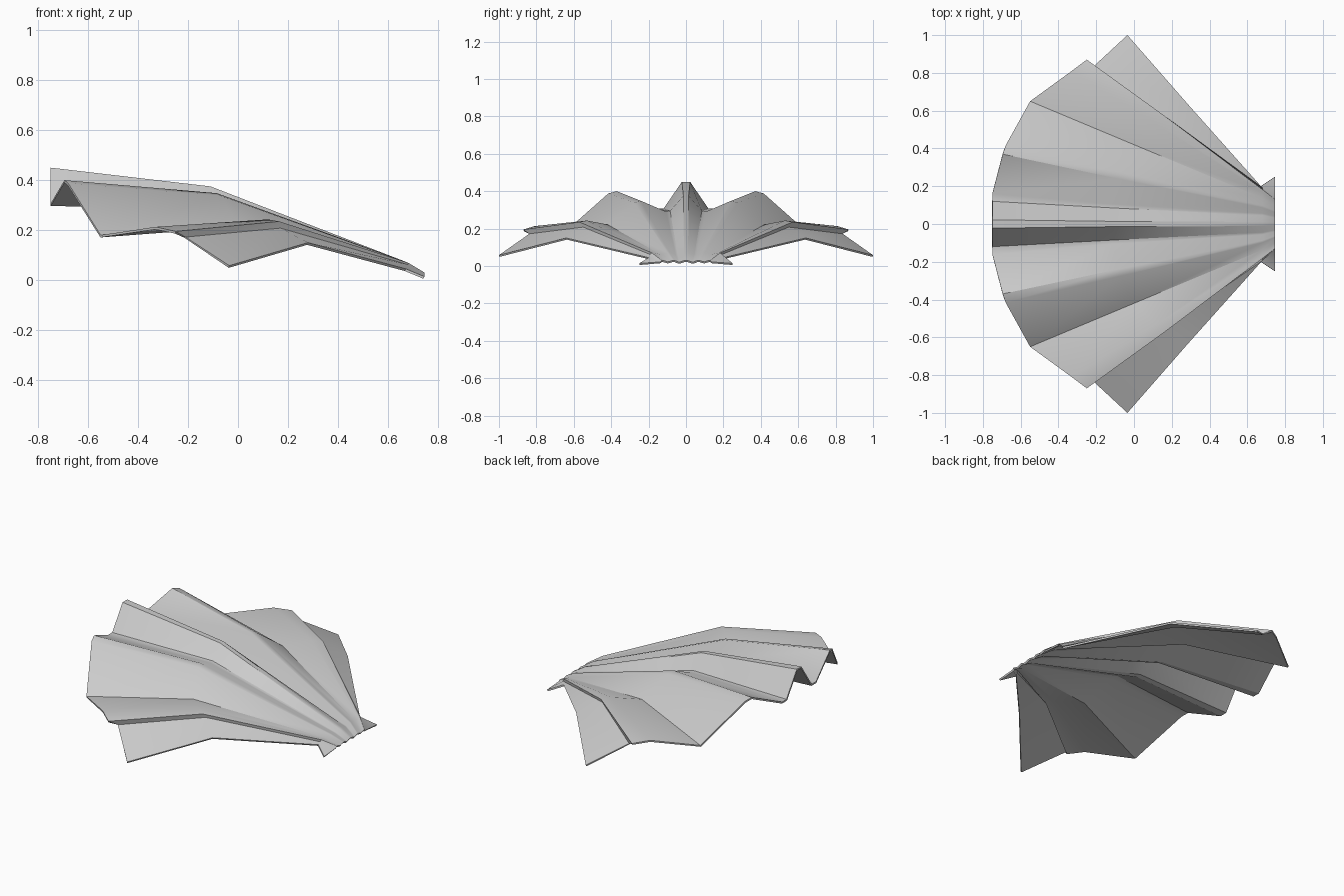
import bpy, bmesh

if "Cube" in bpy.data.objects:
    bpy.data.objects.remove(bpy.data.objects["Cube"])

# Fold lines of the fan, centre outwards: (rim point, bend point, hinge y, hinge z)
FOLDS = [
    ((-.75, .022, .45), (-.11, .014, .375), .008, .03),    # centre ridge
    ((-.75, .12, .307), (-.11, .085, .295), .032, .022),   # first valley
    ((-.75, .16, .307), (-.11, .105, .29), .040, .022),
    ((-.695, .37, .40), (-.085, .24, .348), .062, .03),    # second ridge
    ((-.68, .415, .388), (-.07, .275, .338), .070, .03),
    ((-.55, .65, .18), (0, .42, .222), .098, .022),        # second valley
    ((-.33, .81, .213), (.12, .53, .243), .122, .03),      # third ridge
    ((-.25, .87, .195), (.165, .57, .235), .130, .03),
    ((-.21, .838, .172), (.17, .55, .208), .138, .022),    # third valley
]
HINGE_X = .747


def fold_line(rim, bend, y, z):
    """Points of one fold line from the rim to the hinge."""
    return [rim, bend, (.68, y * 1.4, z + .04), (HINGE_X, y, z)]


# Half of the fan, ending in the outer edge with its small hinge ear
half = [fold_line(*f) for f in FOLDS]
half.append([(-.035, 1.0, .058), (.28, .64, .15), (.672, .20, .045), (HINGE_X, .25, .014)])
lines = [[(x, -y, z) for x, y, z in line] for line in reversed(half)] + half

# Pleated surface
bm = bmesh.new()
grid = [[bm.verts.new(p) for p in line] for line in lines]
for a, b in zip(grid, grid[1:]):
    for j in range(3):
        bm.faces.new((a[j], a[j + 1], b[j + 1], b[j]))
bm.normal_update()
if sum(f.normal.z for f in bm.faces) < 0:
    bmesh.ops.reverse_faces(bm, faces=bm.faces[:])
mesh = bpy.data.meshes.new("scallop_shell")
bm.to_mesh(mesh)
bm.free()
shell = bpy.data.objects.new("scallop_shell", mesh)
bpy.context.collection.objects.link(shell)

# Thin wall below the surface
wall = shell.modifiers.new("wall", 'SOLIDIFY')
wall.thickness = .01
wall.offset = -1

bpy.context.view_layer.objects.active = shell
shell.select_set(True)
bpy.ops.object.modifier_apply(modifier="wall")
bpy.ops.object.shade_smooth_by_angle(angle=.5)
